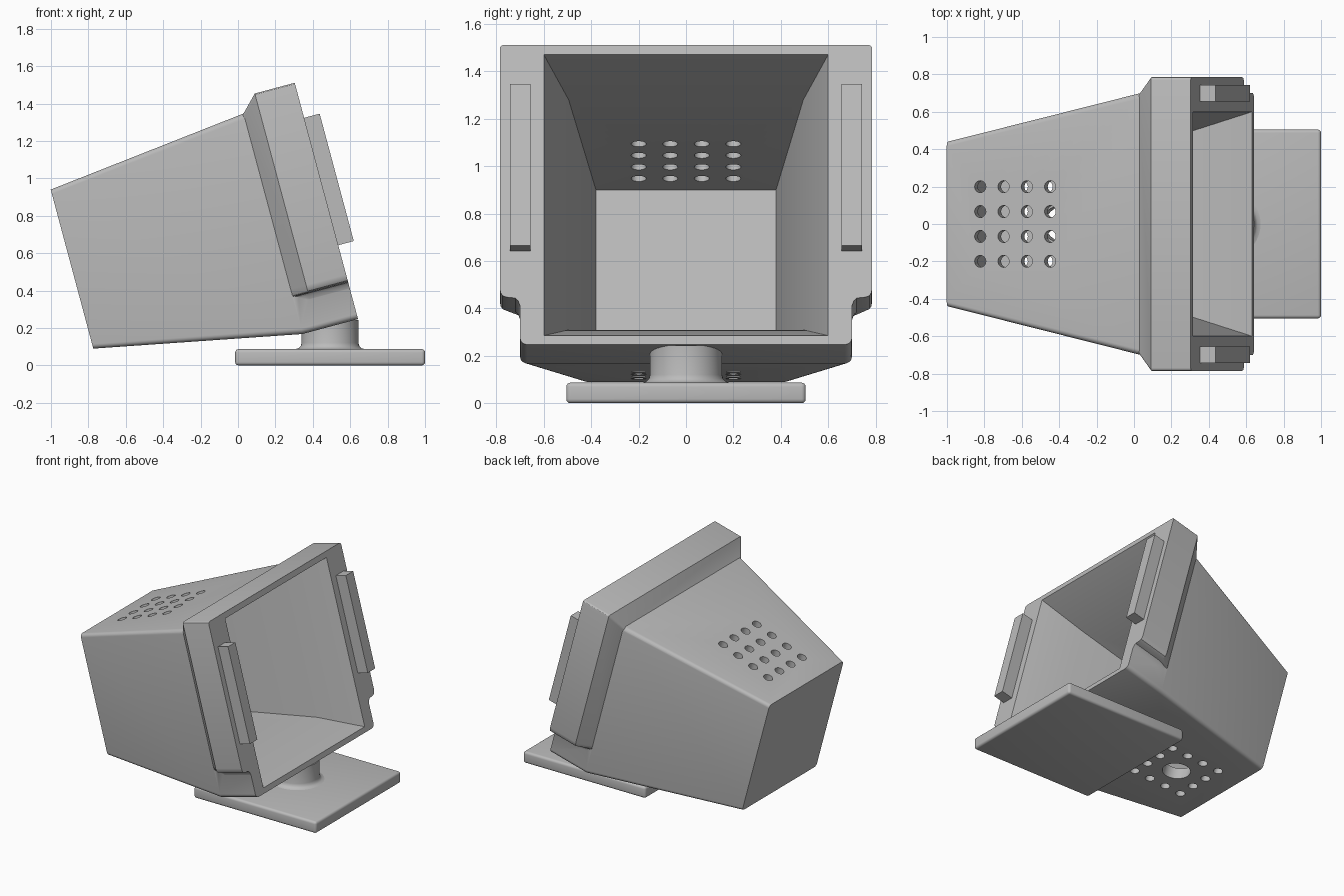
import bpy, bmesh, math
from mathutils import Matrix

old = bpy.data.objects.get("Cube")
if old:
    bpy.data.objects.remove(old, do_unlink=True)

TILT = math.radians(-15)          # housing leans back about the y axis

grey = bpy.data.materials.new("light_grey")
grey.use_nodes = True
COLOUR = (0.5, 0.5, 0.5, 1)
grey.diffuse_color = COLOUR
grey.node_tree.nodes["Principled BSDF"].inputs["Base Color"].default_value = COLOUR


def make(name, bm, tilted=True):
    bmesh.ops.recalc_face_normals(bm, faces=bm.faces)
    mesh = bpy.data.meshes.new(name)
    bm.to_mesh(mesh)
    bm.free()
    mesh.materials.append(grey)
    ob = bpy.data.objects.new(name, mesh)
    bpy.context.collection.objects.link(ob)
    if tilted:
        ob.rotation_euler.y = TILT
    return ob


def activate(ob):
    bpy.ops.object.select_all(action='DESELECT')
    ob.select_set(True)
    bpy.context.view_layer.objects.active = ob


def smooth(ob):
    activate(ob)
    bpy.ops.object.shade_smooth_by_angle(angle=math.radians(30))


def rounded_rect(half, low, high, r=0.0, steps=5):
    """Outline in (y, z), counter-clockwise; square corners when r is 0."""
    corners = [(half, high), (-half, high), (-half, low), (half, low)]
    if r == 0:
        return corners
    pts = []
    for i, (y, z) in enumerate(corners):
        cy, cz = y - math.copysign(r, y), z + (-r if z == high else r)
        for s in range(steps + 1):
            a = math.pi / 2 * (i + s / steps)
            pts.append((cy + r * math.cos(a), cz + r * math.sin(a)))
    return pts


def loft(name, sections):
    """Skin (x, outline) sections and cap both ends."""
    bm = bmesh.new()
    rings = [[bm.verts.new((x, y, z)) for y, z in pts] for x, pts in sections]
    for a, b in zip(rings, rings[1:]):
        n = len(a)
        for i in range(n):
            bm.faces.new((a[i], a[(i + 1) % n], b[(i + 1) % n], b[i]))
    bm.faces.new(rings[0])
    bm.faces.new(rings[-1])
    return make(name, bm)


def box(name, x, y, z, tilted=True):
    bm = bmesh.new()
    bmesh.ops.create_cube(bm, size=1)
    for v in bm.verts:
        v.co = [lo + (c + 0.5) * (hi - lo) for c, (lo, hi) in zip(v.co, (x, y, z))]
    return make(name, bm, tilted)


def combine(target, tool, operation):
    tool.hide_render = True
    activate(target)
    mod = target.modifiers.new(operation, 'BOOLEAN')
    mod.operation, mod.solver, mod.object = operation, 'EXACT', tool
    bpy.ops.object.modifier_apply(modifier=mod.name)
    bpy.data.objects.remove(tool, do_unlink=True)


# Tapered housing
BACK, NECK, FRONT = -0.724, 0.376, 0.684
housing = loft("housing", [
    (BACK, rounded_rect(0.44, 0.287, 1.167, 0.025)),
    (NECK, rounded_rect(0.70, 0.073, 1.293, 0.03)),
    (FRONT, rounded_rect(0.70, 0.073, 1.293, 0.03))])


# Front rim: grows from the neck, with filleted lower shoulders
def rim_outline(grow):
    half, top, r = 0.09 * grow, 1.288 + 0.093 * grow, 0.015
    side = [(0.0, 0.23), (0.07, 0.245), (0.15, 0.265), (0.28, 0.276), (0.7, 0.28),
            (0.88, 0.287), (0.97, 0.3), (1.0, 0.32)]
    right = [(0.695 + half * k, z) for k, z in side]
    right += [(0.695 + half - r + r * math.cos(a), top - r + r * math.sin(a))
              for a in (0, math.pi / 6, math.pi / 3, math.pi / 2)]
    return right + [(-y, z) for y, z in reversed(right)]


rim = loft("rim", [(NECK - 0.004, rim_outline(0)), (0.463, rim_outline(1)),
                   (FRONT, rim_outline(1))])
combine(housing, rim, 'UNION')

# Hollow interior with a bend near the neck
cavity = loft("cavity", [
    (-0.66, rounded_rect(0.38, 0.345, 1.109)),
    (0.374, rounded_rect(0.495, 0.22, 1.225)),
    (FRONT, rounded_rect(0.60, 0.112, 1.339)),
    (FRONT + 0.1, rounded_rect(0.60, 0.112, 1.339))])
combine(housing, cavity, 'DIFFERENCE')

# Vent holes: full grid on top, grid border plus a large centre hole below
HOLE_X, PITCH = -0.333, 0.133
bm = bmesh.new()


def drill(x, y, r, low, high):
    bmesh.ops.create_cone(bm, cap_ends=True, segments=24, radius1=r, radius2=r,
                          depth=high - low,
                          matrix=Matrix.Translation((x, y, (low + high) / 2)))


for i in range(4):
    for j in range(4):
        x, y = HOLE_X + (i - 1.5) * PITCH, (j - 1.5) * PITCH
        drill(x, y, 0.032, 0.95, 1.5)
        if i in (0, 3) or j in (0, 3):
            drill(x, y, 0.032, -0.1, 0.45)
drill(HOLE_X, 0, 0.095, -0.1, 0.45)
combine(housing, make("hole_cutter", bm), 'DIFFERENCE')
smooth(housing)

# Raised rails on the rim face
for name, s in (("left_rail", 1), ("right_rail", -1)):
    ys = sorted((s * 0.655, s * 0.742))
    box(name, (FRONT - 0.01, 0.77), ys, (0.482, 1.187))

# Base plate
plate = box("base_plate", (-0.015, 1.0), (-0.505, 0.505), (0, 0.087), False)
activate(plate)
bevel = plate.modifiers.new("Bevel", 'BEVEL')
bevel.width, bevel.segments = 0.018, 4
bpy.ops.object.modifier_apply(modifier=bevel.name)
smooth(plate)

# Round post with a flared foot
profile = [(0.0, 0.07), (0.185, 0.07), (0.185, 0.087), (0.168, 0.092),
           (0.157, 0.103), (0.152, 0.12), (0.152, 0.243), (0.0, 0.243)]
bm = bmesh.new()
verts = [bm.verts.new((r, 0, z)) for r, z in profile]
edges = [bm.edges.new(pair) for pair in zip(verts, verts[1:])]
bmesh.ops.spin(bm, geom=verts + edges, cent=(0, 0, 0), axis=(0, 0, 1),
               angle=math.tau, steps=48)
bmesh.ops.remove_doubles(bm, verts=bm.verts, dist=0.0005)
post = make("post", bm, False)
post.location.x = 0.492
smooth(post)
